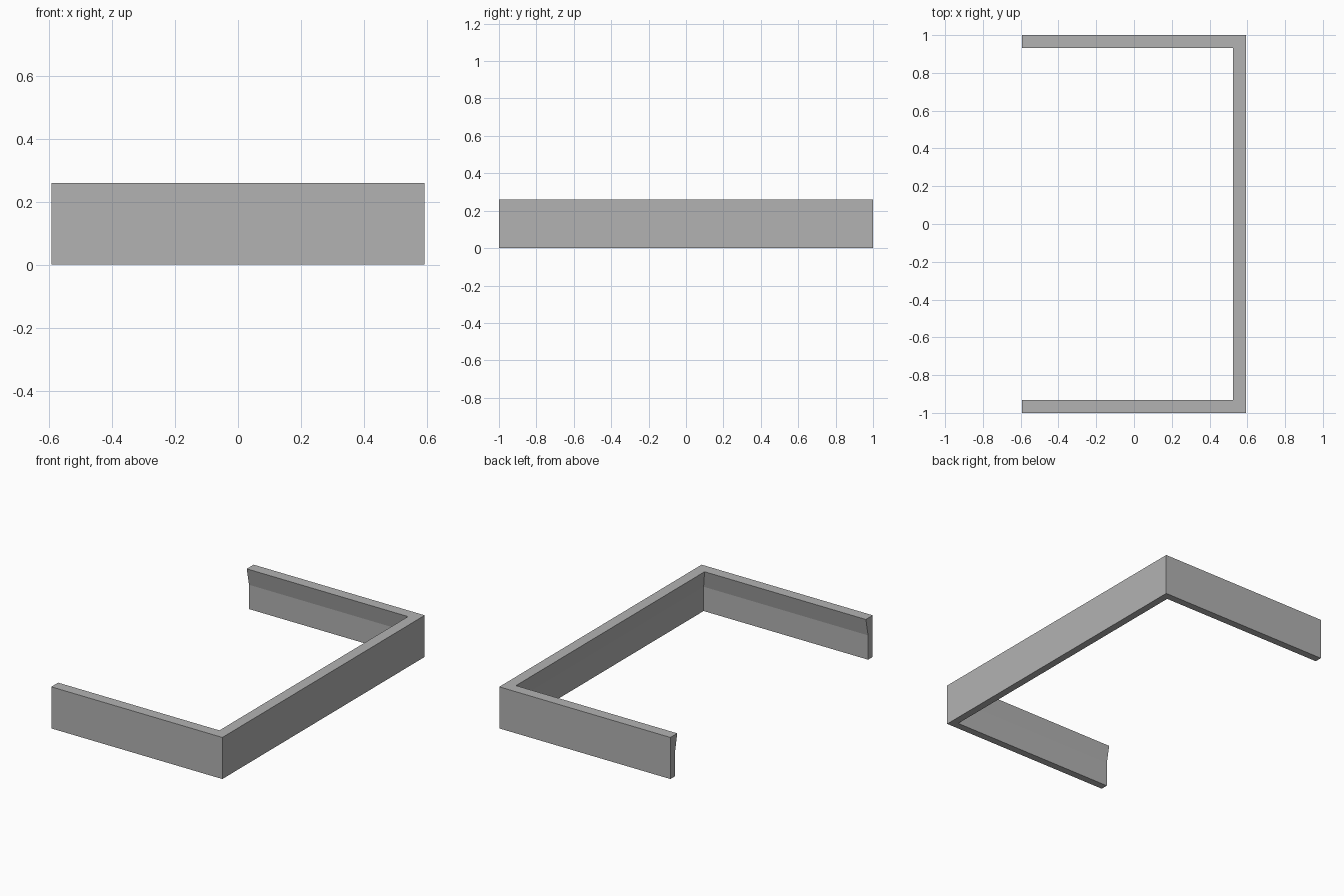
import bpy, bmesh

cube = bpy.data.objects.get("Cube")
if cube:
    bpy.data.objects.remove(cube, do_unlink=True)

HALF_X, HALF_Y, HEIGHT = 0.592, 1.0, 0.26

# Cross-section as (inset from the outer face, height)
PROFILE = [(0, 0), (0.046, 0), (0.046, 0.152), (0.068, HEIGHT), (0, HEIGHT)]

# Plain grey material
grey = bpy.data.materials.new("plain_grey")
grey.use_nodes = True
colour = (0.448, 0.448, 0.448, 1)
grey.diffuse_color = colour
grey.node_tree.nodes["Principled BSDF"].inputs["Base Color"].default_value = colour


def section(bm, end, side):
    """Place the profile at an open arm end (end=-1) or a mitred corner (end=1)."""
    ring = []
    for inset, z in PROFILE:
        x = HALF_X - inset if end > 0 else -HALF_X
        ring.append(bm.verts.new((x, side * (HALF_Y - inset), z)))
    return ring


# U-shaped moulding: front arm, long spine, back arm
bm = bmesh.new()
rings = [section(bm, e, s) for e, s in ((-1, -1), (1, -1), (1, 1), (-1, 1))]
count = len(PROFILE)
for a, b in zip(rings, rings[1:]):
    for i in range(count):
        j = (i + 1) % count
        bm.faces.new((a[i], a[j], b[j], b[i]))

# Flat caps on the open arm ends
bm.faces.new(rings[0])
bm.faces.new(rings[-1])
bmesh.ops.recalc_face_normals(bm, faces=bm.faces)

mesh = bpy.data.meshes.new("u_shaped_moulding")
bm.to_mesh(mesh)
bm.free()
mesh.materials.append(grey)
bpy.context.collection.objects.link(bpy.data.objects.new("u_shaped_moulding", mesh))
